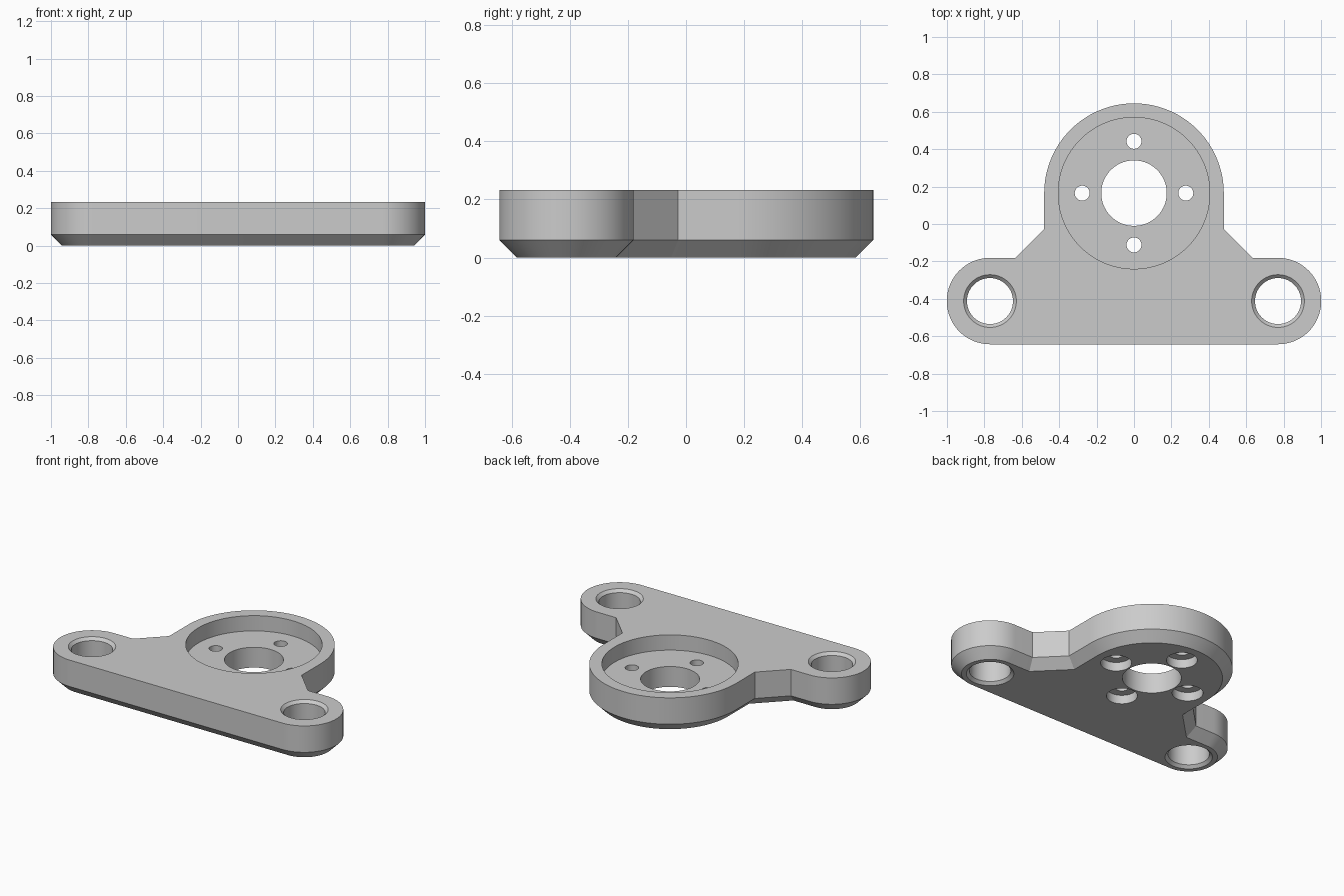
import bpy, bmesh, math

if "Cube" in bpy.data.objects:
    bpy.data.objects.remove(bpy.data.objects["Cube"])

grey = bpy.data.materials.new("plain_grey")
grey.diffuse_color = (0.6, 0.6, 0.6, 1)
grey.use_nodes = True
grey.node_tree.nodes["Principled BSDF"].inputs["Base Color"].default_value = grey.diffuse_color

HEIGHT = 0.233
HUB_Y, HUB_R = 0.165, 0.48
EAR_X, EAR_Y, EAR_R = 0.77, -0.412, 0.231
CHAMFER = 0.06


def make_object(name, bm):
    bmesh.ops.recalc_face_normals(bm, faces=bm.faces[:])
    mesh = bpy.data.meshes.new(name)
    bm.to_mesh(mesh)
    bm.free()
    mesh.materials.append(grey)
    obj = bpy.data.objects.new(name, mesh)
    bpy.context.collection.objects.link(obj)
    return obj


def arc(cx, cy, r, a0, a1, n):
    angles = [math.radians(a0 + (a1 - a0) * i / n) for i in range(n + 1)]
    return [(cx + r * math.cos(a), cy + r * math.sin(a)) for a in angles]


def outline(d):
    """Plate outline, moved inwards by d."""
    diagonal = 0.453 - d * math.sqrt(2)
    side, shoulder = HUB_R - d, EAR_Y + EAR_R - d
    right = arc(EAR_X, EAR_Y, EAR_R - d, -90, 90, 40)
    right += [(diagonal - shoulder, shoulder), (side, diagonal - side)]
    right += arc(0, HUB_Y, HUB_R - d, 0, 90, 40)
    return right + [(-x, y) for x, y in reversed(right[:-1])]


def lathe(name, x, y, profile, n=72):
    """Solid of revolution through (radius, z) pairs."""
    bm = bmesh.new()
    rings = [[bm.verts.new((px, py, z)) for px, py in arc(x, y, r, 0, 360, n)[:-1]]
             for r, z in profile]
    for a, b in zip(rings, rings[1:]):
        for i in range(n):
            j = (i + 1) % n
            bm.faces.new((a[i], a[j], b[j], b[i]))
    bm.faces.new(rings[0])
    bm.faces.new(rings[-1])
    return make_object(name, bm)


# Plate with chamfered lower edge
bm = bmesh.new()
loops = [[bm.verts.new((x, y, z)) for x, y in outline(d)]
         for d, z in ((CHAMFER, 0), (0, CHAMFER), (0, HEIGHT))]
count = len(loops[0])
for a, b in zip(loops, loops[1:]):
    for i in range(count):
        j = (i + 1) % count
        bm.faces.new((a[i], a[j], b[j], b[i]))
bm.faces.new(loops[0])
bm.faces.new(loops[-1])
plate = make_object("mounting_plate", bm)

# Round recess with central bore
cutters = [lathe("hub_cutter", 0, HUB_Y,
                 [(0.175, -0.1), (0.175, 0.133), (0.405, 0.133), (0.405, 0.4)], 96)]

# Four bolt holes, counterbored from below
for k in range(4):
    a = k * math.pi / 2
    cutters.append(lathe("bolt_cutter", 0.277 * math.cos(a), HUB_Y + 0.277 * math.sin(a),
                         [(0.092, -0.1), (0.092, 0.058), (0.04, 0.058), (0.04, 0.2)], 40))

# Ear holes, chamfered at both ends
for side in (-1, 1):
    cutters.append(lathe("ear_cutter", side * EAR_X, EAR_Y,
                         [(0.141, -0.1), (0.141, 0), (0.123, 0.018),
                          (0.123, HEIGHT - 0.018), (0.141, HEIGHT), (0.141, 0.4)]))

bpy.context.view_layer.objects.active = plate
plate.select_set(True)
for cutter in cutters:
    cutter.hide_render = True
    mod = plate.modifiers.new("cut", 'BOOLEAN')
    mod.operation = 'DIFFERENCE'
    mod.solver = 'EXACT'
    mod.object = cutter
    bpy.ops.object.modifier_apply(modifier=mod.name)
    bpy.data.objects.remove(cutter, do_unlink=True)

bpy.ops.object.shade_smooth_by_angle(angle=math.radians(30))
